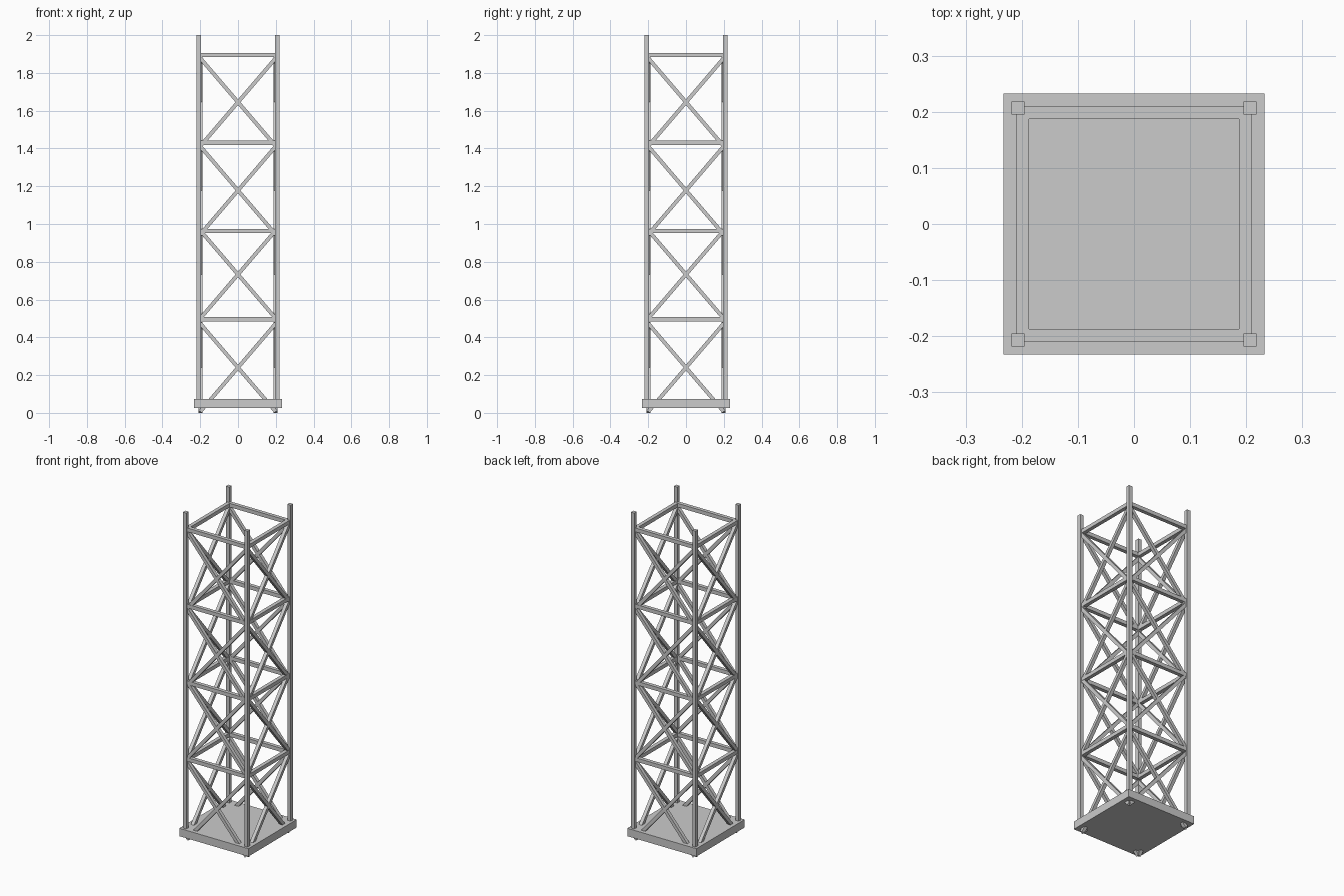
import bpy, bmesh
from mathutils import Vector, Matrix

if "Cube" in bpy.data.objects:
    bpy.data.objects.remove(bpy.data.objects["Cube"])


def new_object(name, bm):
    mesh = bpy.data.meshes.new(name)
    bm.to_mesh(mesh)
    bm.free()
    ob = bpy.data.objects.new(name, mesh)
    bpy.context.collection.objects.link(ob)
    return ob


def beam(bm, a, b, normal, width, depth):
    """Square bar from a to b; depth is measured along the face normal."""
    a, b, n = Vector(a), Vector(b), Vector(normal)
    d = (b - a).normalized()
    side = n.cross(d)
    rot = Matrix((d, side, n)).transposed().to_4x4()
    size = Matrix.Diagonal(((b - a).length, width, depth, 1))
    bmesh.ops.create_cube(bm, size=1, matrix=Matrix.Translation((a + b) / 2) @ rot @ size)


def four_sides(bm):
    """Repeat the front face's bars around the tower."""
    geom = bm.verts[:] + bm.edges[:] + bm.faces[:]
    for k in (1, 2, 3):
        dup = bmesh.ops.duplicate(bm, geom=geom)["geom"]
        verts = [g for g in dup if isinstance(g, bmesh.types.BMVert)]
        bmesh.ops.rotate(bm, verts=verts, cent=(0, 0, 0),
                         matrix=Matrix.Rotation(k * 1.5707963, 3, 'Z'))


POST, FACE = 0.207, 0.199
FRONT = (0, -1, 0)

# base plate
bm = bmesh.new()
beam(bm, (-0.233, 0, 0.05), (0.233, 0, 0.05), FRONT, 0.048, 0.466)
new_object("base_plate", bm)

# corner posts
bm = bmesh.new()
for x in (-POST, POST):
    for y in (-POST, POST):
        beam(bm, (x, y, 0.03), (x, y, 2.0), FRONT, 0.023, 0.023)
new_object("corner_posts", bm)

# horizontal rungs
bm = bmesh.new()
for z in (0.495, 0.963, 1.43, 1.895):
    beam(bm, (-0.2, -FACE, z), (0.2, -FACE, z), FRONT, 0.023, 0.023)
four_sides(bm)
new_object("horizontal_rungs", bm)

# crossed braces, bottom ones poke through the plate
bm = bmesh.new()
for z in (0.24, 0.733, 1.178, 1.645):
    for s in (-1, 1):
        beam(bm, (-s * 0.2, -FACE, z - 0.2335), (s * 0.2, -FACE, z + 0.2335),
             FRONT, 0.02, 0.021)
four_sides(bm)
new_object("cross_braces", bm)
